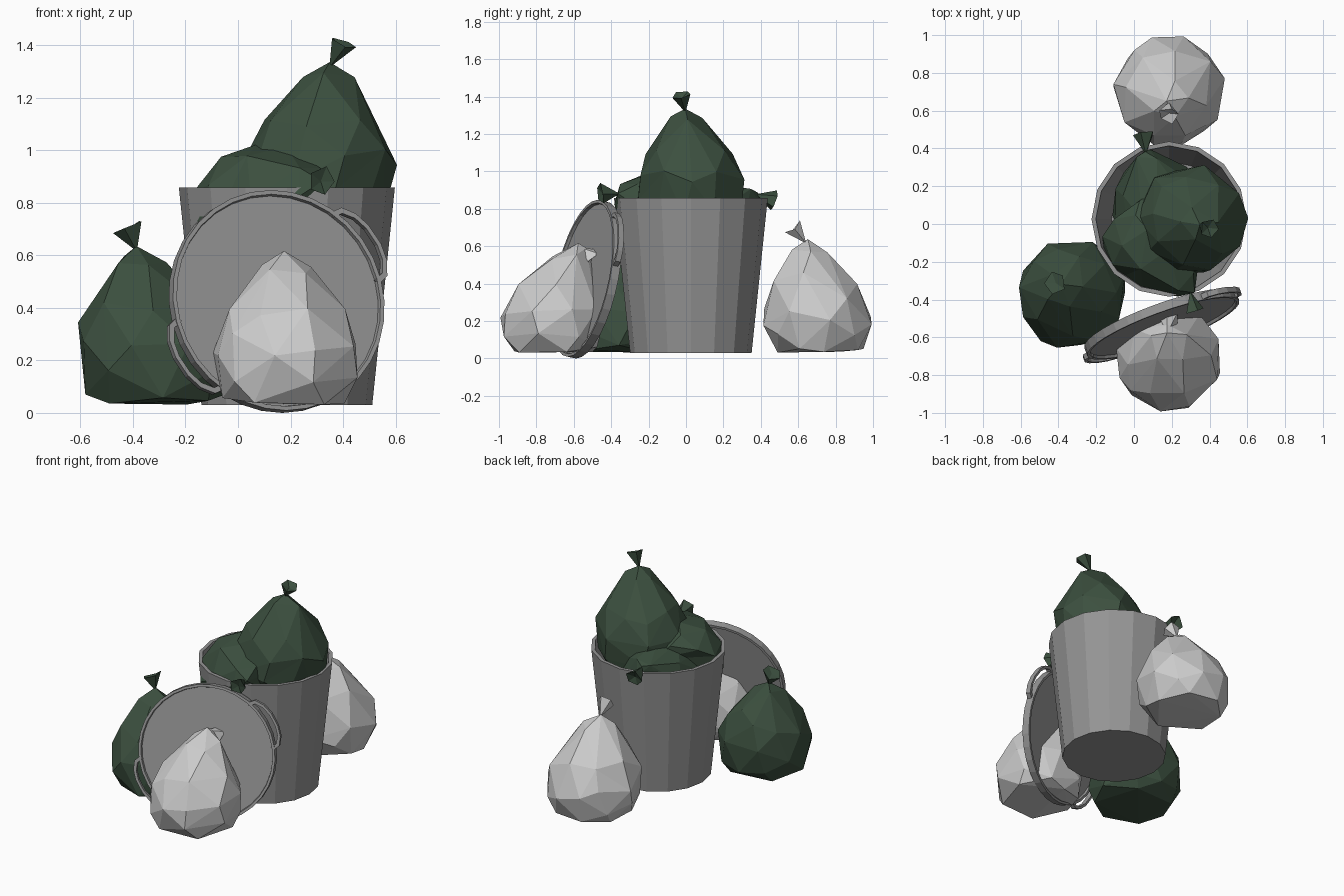
import bpy, bmesh, math, random
from mathutils import Vector, Matrix

if "Cube" in bpy.data.objects:
    bpy.data.objects.remove(bpy.data.objects["Cube"])

random.seed(4)


def material(name, rgb):
    m = bpy.data.materials.new(name)
    m.diffuse_color = (*rgb, 1)
    m.use_nodes = True
    m.node_tree.nodes["Principled BSDF"].inputs["Base Color"].default_value = m.diffuse_color
    return m


GREEN = material("green_plastic", (0.045, 0.08, 0.05))
STEEL = material("dull_steel", (0.3, 0.3, 0.3))
PALE = material("pale_plastic", (0.75, 0.75, 0.75))


def finish(name, bm, mat, matrix=Matrix()):
    bmesh.ops.recalc_face_normals(bm, faces=bm.faces)
    me = bpy.data.meshes.new(name)
    bm.to_mesh(me)
    bm.free()
    me.materials.append(mat)
    ob = bpy.data.objects.new(name, me)
    ob.matrix_world = matrix
    bpy.context.collection.objects.link(ob)
    return ob


def lathe(name, profile, sides, mat, matrix):
    """Spin an (r, z) profile around local z."""
    bm = bmesh.new()
    vs = [bm.verts.new((r, 0, z)) for r, z in profile]
    edges = [bm.edges.new(p) for p in zip(vs, vs[1:])]
    bmesh.ops.spin(bm, geom=vs + edges, cent=(0, 0, 0), axis=(0, 0, 1),
                   angle=math.tau, steps=sides, use_merge=True)
    bmesh.ops.remove_doubles(bm, verts=bm.verts, dist=1e-4)
    return finish(name, bm, mat, matrix)


# Open tapered bin
lathe("bin", [(0, .03), (.325, .03), (.411, .857), (.388, .857), (.305, .06), (0, .06)],
      16, STEEL, Matrix.Translation((.186, .026, 0)))

# Lid leaning against the bin, recessed inside its rim
yaw, tilt = math.radians(20), math.radians(11.5)
X = Vector((math.cos(yaw), math.sin(yaw), 0))
N = Vector((math.sin(yaw) * math.cos(tilt), -math.cos(yaw) * math.cos(tilt), math.sin(tilt)))
lid_m = Matrix.Translation((.147, -.53, .424)) @ Matrix((X, N.cross(X), N)).transposed().to_4x4()
lathe("lid", [(0, .008), (.408, .008), (.412, .024), (.428, .024),
              (.428, -.024), (.412, -.024), (.408, -.008), (0, -.008)], 32, STEEL, lid_m)


# Flat band handles on opposite edges of the lid
def handle(name, mid):
    bm = bmesh.new()
    path = [(-23, .42), (-20, .458), (-13, .478), (-5, .485),
            (5, .485), (13, .478), (20, .458), (23, .42)]
    rings = []
    for deg, r in path:
        a = math.radians(mid + deg)
        inner = math.radians(mid + deg * .9)
        p = Vector((math.cos(a), math.sin(a), 0)) * r
        q = Vector((math.cos(inner), math.sin(inner), 0)) * (r - .016)
        rings.append([bm.verts.new(v + Vector((0, 0, z)))
                      for v, z in ((p, .02), (p, -.01), (q, -.01), (q, .02))])
    for a, b in zip(rings, rings[1:]):
        for i in range(4):
            j = (i + 1) % 4
            bm.faces.new((a[i], a[j], b[j], b[i]))
    bm.faces.new(rings[0])
    bm.faces.new(rings[-1])
    finish(name, bm, STEEL, lid_m)


handle("lid_handle_right", 32)
handle("lid_handle_left", 212)

# Bag silhouette: sphere height -> (bag height, bag radius)
SHAPE = [(-1, 0, 0), (-.78, 0, .225), (-.5, .07, .268), (-.2, .16, .289), (.1, .25, .285),
         (.5, .38, .222), (.85, .525, .115), (.96, .58, .05), (1, .60, 0)]


def silhouette(z):
    for (z0, h0, r0), (z1, h1, r1) in zip(SHAPE, SHAPE[1:]):
        if z <= z1:
            t = max(0, (z - z0) / (z1 - z0))
            return h0 + (h1 - h0) * t, r0 + (r1 - r0) * t
    return SHAPE[-1][1:]


def bag(name, base, mat, fan_dir, axis=(0, 0, 1), lean=(0, 0), scale=1.0, power=1.6):
    """Sagging faceted sack with a gathered fan at its neck."""
    bm = bmesh.new()
    bmesh.ops.create_icosphere(bm, subdivisions=3, radius=1)
    turn = random.uniform(0, math.tau)
    for v in bm.verts:
        h, r = silhouette(max(-1, min(1, v.co.z)))
        a = math.atan2(v.co.y, v.co.x) + turn
        r *= random.uniform(.985, 1.015)
        k = (h / .6) ** power
        v.co = Vector((r * math.cos(a) + lean[0] * k, r * math.sin(a) + lean[1] * k, h)) * scale
    up = Vector(axis).normalized()
    rot = Matrix() if up.z > .99 else up.to_track_quat('Z', 'Y').to_matrix().to_4x4()
    m = Matrix.Translation(base) @ rot
    sack = finish(name, bm, mat, m)
    facets = sack.modifiers.new("facets", 'DECIMATE')
    facets.ratio = .2

    # Gathered fan above the knot
    tip = m @ (Vector((lean[0], lean[1], .585)) * scale)
    bm = bmesh.new()
    point = bm.verts.new((0, 0, 0))
    dip = bm.verts.new((0, 0, .09))
    ring = []
    for i in range(5):
        a = math.tau * i / 5
        r = random.uniform(.05, .065)
        ring.append(bm.verts.new((r * math.cos(a), r * math.sin(a), random.uniform(.09, .12))))
    for a, b in zip(ring, ring[1:] + ring[:1]):
        bm.faces.new((point, a, b))
        bm.faces.new((dip, b, a))
    q = Vector(fan_dir).to_track_quat('Z', 'Y').to_matrix().to_4x4()
    finish(name + "_fan", bm, mat, Matrix.Translation(tip) @ q)


# Bags on the ground
bag("pale_bag_front", (.185, -.713, .03), PALE, (.1, .8, -.5), lean=(-.01, .14), scale=.97, power=3)
bag("pale_bag_back", (.185, .713, .03), PALE, (0, -.6, .75), lean=(0, -.07))
bag("green_bag_left", (-.315, -.38, .03), GREEN, (-.35, .1, 1), lean=(-.07, .06))


# Bags in the bin: one upright, two lying with necks over the rim
def lying_bag(name, apex, axis, fan_dir, scale):
    u = Vector(axis).normalized()
    bag(name, Vector(apex) - u * .6 * scale, GREEN, fan_dir, axis=u, scale=scale)


bag("green_bag_top", (.298, .032, .73), GREEN, (.5, -.2, .9), lean=(.05, -.035))
lying_bag("green_bag_front", (.305, -.365, .885), (.56, -.75, .32), (.2, -1, 0), .9)
lying_bag("green_bag_back", (.06, .38, .885), (-.2, .8, .55), (-.05, .8, -.3), .86)
